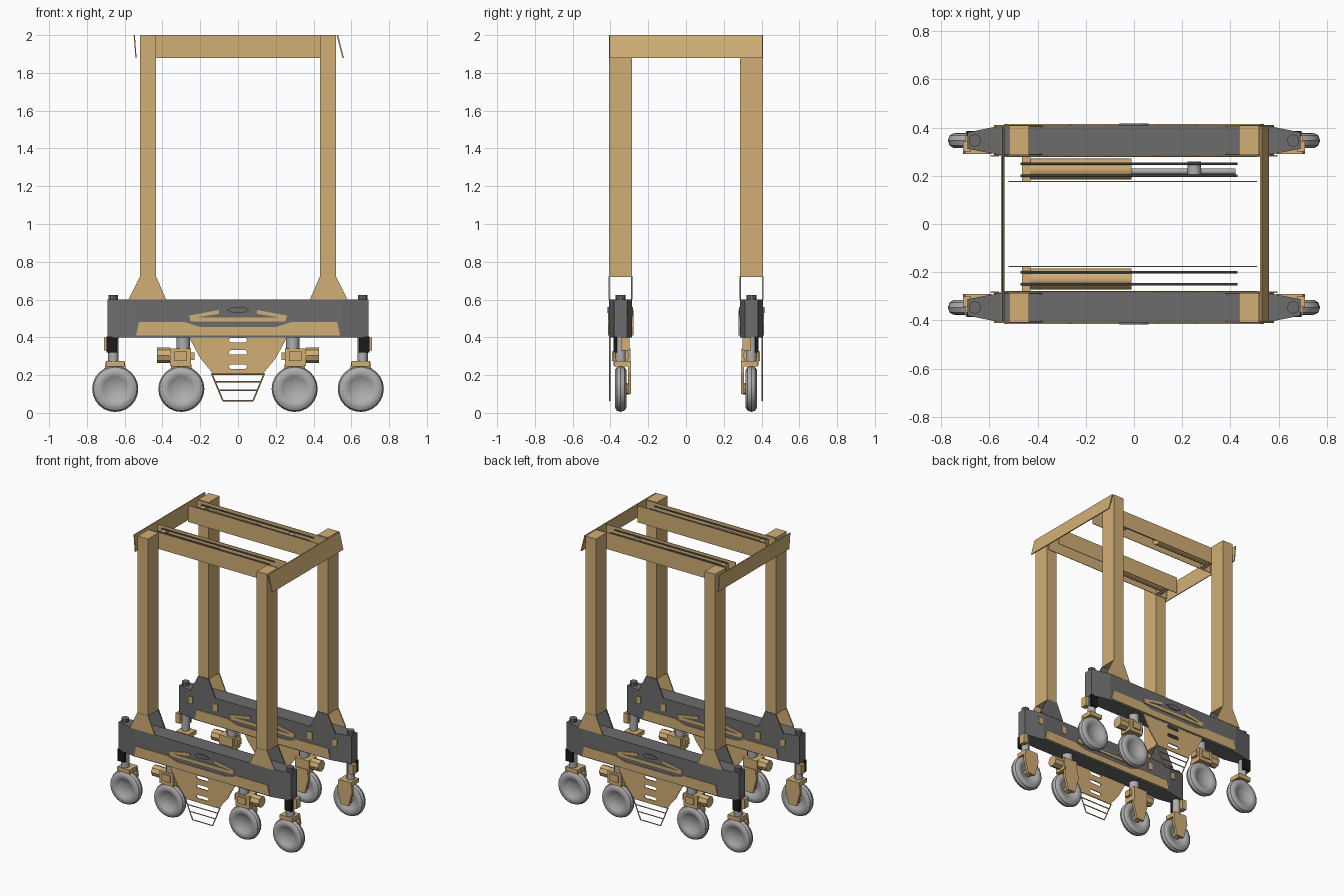
import bpy, bmesh, math
from mathutils import Vector

if "Cube" in bpy.data.objects:
    bpy.data.objects.remove(bpy.data.objects["Cube"])


def material(name, rgb):
    m = bpy.data.materials.new(name)
    m.use_nodes = True
    m.diffuse_color = (*rgb, 1)
    m.node_tree.nodes["Principled BSDF"].inputs["Base Color"].default_value = (*rgb, 1)
    return m


TAN = material("sand_paint", (0.64, 0.43, 0.18))
DARK = material("dark_grey_paint", (0.15, 0.15, 0.15))
LIGHT = material("light_grey", (0.42, 0.42, 0.42))
BLACK = material("black_rubber", (0.01, 0.01, 0.01))


def finish(bm, name, mat, smooth=False):
    bmesh.ops.recalc_face_normals(bm, faces=bm.faces)
    me = bpy.data.meshes.new(name)
    bm.to_mesh(me)
    bm.free()
    me.materials.append(mat)
    ob = bpy.data.objects.new(name, me)
    bpy.context.collection.objects.link(ob)
    if smooth:
        bpy.ops.object.select_all(action="DESELECT")
        ob.select_set(True)
        bpy.context.view_layer.objects.active = ob
        bpy.ops.object.shade_smooth_by_angle(angle=math.radians(35))
    return ob


def prism(name, pts, a, b, axis, mat):
    """Extrude a 2D outline from a to b: XZ outline along y, XY along z, YZ along x."""
    place = {"y": lambda p, t: (p[0], t, p[1]),
             "z": lambda p, t: (p[0], p[1], t),
             "x": lambda p, t: (t, p[0], p[1])}[axis]
    bm = bmesh.new()
    lo = [bm.verts.new(place(p, a)) for p in pts]
    hi = [bm.verts.new(place(p, b)) for p in pts]
    bm.faces.new(lo)
    bm.faces.new(hi)
    for i in range(len(pts)):
        j = (i + 1) % len(pts)
        bm.faces.new((lo[i], lo[j], hi[j], hi[i]))
    return finish(bm, name, mat)


def box(name, x, y, z, mat):
    return prism(name, [(x[0], z[0]), (x[1], z[0]), (x[1], z[1]), (x[0], z[1])],
                 y[0], y[1], "y", mat)


def tube(name, p, q, r, mat, sides=12):
    p, q = Vector(p), Vector(q)
    bm = bmesh.new()
    bmesh.ops.create_cone(bm, cap_ends=True, segments=sides, radius1=r, radius2=r,
                          depth=(q - p).length)
    turn = (q - p).to_track_quat("Z", "Y").to_matrix()
    bmesh.ops.rotate(bm, verts=bm.verts, matrix=turn)
    bmesh.ops.translate(bm, verts=bm.verts, vec=(p + q) / 2)
    return finish(bm, name, mat, smooth=sides > 6)


def lathe(name, profile, centre, mat):
    """Spin an (radius, y) profile about the y axis."""
    bm = bmesh.new()
    vs = [bm.verts.new((r, y, 0)) for r, y in profile]
    es = [bm.edges.new(e) for e in zip(vs, vs[1:])]
    bmesh.ops.spin(bm, geom=vs + es, cent=(0, 0, 0), axis=(0, 1, 0),
                   angle=math.tau, steps=24)
    bmesh.ops.remove_doubles(bm, verts=bm.verts, dist=0.0005)
    bmesh.ops.translate(bm, verts=bm.verts, vec=centre)
    return finish(bm, name, mat, smooth=True)


def cut(ob, cutters):
    for c in cutters:
        mod = ob.modifiers.new("cut", "BOOLEAN")
        mod.operation, mod.solver, mod.object = "DIFFERENCE", "EXACT", c
    dg = bpy.context.evaluated_depsgraph_get()
    ob.data = bpy.data.meshes.new_from_object(ob.evaluated_get(dg))
    ob.modifiers.clear()
    for c in cutters:
        bpy.data.objects.remove(c)


def mirrored(half):
    """Complete an outline given its right half from bottom to top."""
    return half + [(-x, z) for x, z in reversed(half)]


def slot(y0, y1, z, w, h):
    half = [(w * 0.8, z - h), (w, z), (w * 0.8, z + h)]
    return prism("slot_cutter", mirrored(half), y0, y1, "y", TAN)


def pair(s, a, b):
    return tuple(sorted((s * a, s * b)))


WHEEL = [(0, .008), (.04, .008), (.065, .024), (.08, .031), (.1, .03), (.115, .02), (.122, 0)]
WHEEL = WHEEL + [(r, -y) for r, y in reversed(WHEEL[:-1])]

for sy in (-1, 1):
    side = "front" if sy < 0 else "back"
    Y = lambda a, b: pair(sy, a, b)

    # chassis beam with tapered ends and a narrow central opening
    plan = mirrored([(.55, sy * .285), (.69, sy * .312), (.69, sy * .38), (.55, sy * .408)])
    beam = prism(side + "_chassis_beam", plan, .4, .6, "z", DARK)
    cut(beam, [slot(*Y(.25, .45), .495, .22, .01)])

    # walkway rails and arched ledges on both faces of the beam
    for face, a, b in (("outer", .406, .414), ("inner", .278, .287)):
        prism(f"{side}_{face}_rail", mirrored([(.54, .41), (.525, .48), (.28, .48), (.2, .455)]),
              *Y(a, b), "y", TAN)
        prism(f"{side}_{face}_ledge", mirrored([(.25, .485), (.26, .51), (.12, .54), (.05, .55)][:1]
              + [(.26, .515), (.1, .545), (.1, .525), (.22, .505)]), *Y(a, b), "y", TAN)
    prism(side + "_sensor", mirrored([(.03, .53), (.06, .545), (.03, .56)]), *Y(.4, .416), "y", DARK)

    # slotted skirt panel
    skirt = prism(side + "_skirt", mirrored([(.13, .205), (.2, .29), (.27, .42)]),
                  *Y(.4, .407), "y", TAN)
    cut(skirt, [slot(*Y(.38, .43), z, .05, .012) for z in (.245, .32, .385)])

    # open guard grid under the skirt
    for z in (.205, .165, .12, .065):
        w = .08 + (z - .065) * .4
        tube(side + "_guard_bar", (-w, sy * .404, z), (w, sy * .404, z), .004, TAN, 6)
    for sx in (-1, 1):
        tube(side + "_guard_edge", (sx * .14, sy * .404, .21), (sx * .08, sy * .404, .065), .004, TAN, 6)

    # roof girder: two thin webs holding the hoist cylinder and rods
    for y in (.176, .279):
        box(side + "_girder_web", (-.52, .51), Y(y - .002, y + .002), (1.88, 2), TAN)
    mid = sy * .228
    tube(side + "_hoist_cylinder", (-.46, mid, 1.935), (-.01, mid, 1.935), .043, TAN, 16)
    box(side + "_cylinder_bracket", (-.465, -.43), Y(.176, .279), (1.89, 1.98), TAN)
    for y in (.2, .25):
        tube(side + "_cable_rod", (-.47, sy * y, 1.988), (.43, sy * y, 1.988), .005, DARK, 8)
    if sy > 0:
        tube("piston_rod", (-.01, mid - .01, 1.935), (.42, mid - .01, 1.935), .012, LIGHT)
        tube("pulley", (.25, .195, 1.95), (.25, .26, 1.95), .028, LIGHT)

    for sx in (-1, 1):
        X = lambda a, b: pair(sx, a, b)
        tag = f"{side}_{'left' if sx > 0 else 'right'}"

        # upright leg and its open foot made of two flared plates
        box(tag + "_leg", X(.435, .518), Y(.287, .408), (.72, 2), TAN)
        foot = [(sx * x, z) for x, z in ((.38, .6), (.58, .6), (.518, .725), (.435, .725))]
        prism(tag + "_outer_foot", foot, *Y(.402, .41), "y", TAN)
        prism(tag + "_inner_foot", foot, *Y(.283, .291), "y", DARK)
        for x in (.36, .56):
            box(tag + "_access_hatch", X(x, x + .035), Y(.28, .286), (.51, .56), TAN)

        # outer strut, cap, bellows and clamp
        sxo = sx * .66
        tube(tag + "_strut_cap", (sxo, sy * .346, .59), (sxo, sy * .346, .625), .026, DARK, 10)
        tube(tag + "_outer_strut", (sxo, sy * .346, .25), (sxo, sy * .346, .41), .027, LIGHT)
        box(tag + "_strut_clamp", X(.675, .71), Y(.30, .345), (.33, .4), TAN)
        box(tag + "_bellows", X(.64, .695), Y(.365, .385), (.32, .405), BLACK)

        # inner strut, gearbox and drive motor
        tube(tag + "_inner_strut", (sx * .29, sy * .346, .3), (sx * .29, sy * .346, .41), .035, LIGHT)
        box(tag + "_gearbox", X(.25, .36), Y(.295, .385), (.25, .34), TAN)
        box(tag + "_gearbox_cover", X(.27, .335), Y(.385, .393), (.275, .325), TAN)
        box(tag + "_gearbox_lug", X(.23, .25), Y(.32, .37), (.28, .32), TAN)
        tube(tag + "_motor", (sx * .36, sy * .34, .305), (sx * .43, sy * .34, .305), .04, TAN, 8)

        # wheels with one-sided swing arms
        for x in (.3, .65):
            cx = sx * x
            lathe(tag + "_wheel", WHEEL, (cx, sy * .346, .127), LIGHT)
            tube(tag + "_axle", (cx, sy * .30, .127), (cx, sy * .35, .127), .03, TAN, 8)
            arm = [(cx + dx, z) for dx, z in
                   ((-.05, .27), (.05, .27), (.06, .21), (.03, .1), (-.03, .1), (-.06, .21))]
            prism(tag + "_swing_arm", arm, *Y(.29, .308), "y", TAN)
            box(tag + "_fork_crown", (cx - .05, cx + .05), Y(.29, .38), (.245, .275), TAN)

# thin end girders closing the roof frame; the left one leans outward
prism("right_end_girder", [(-.552, 2), (-.546, 2), (-.537, 1.88), (-.543, 1.88)],
      -.405, .405, "y", TAN)
prism("left_end_girder", [(.522, 2), (.53, 2), (.56, 1.88), (.552, 1.88)],
      -.405, .405, "y", TAN)
